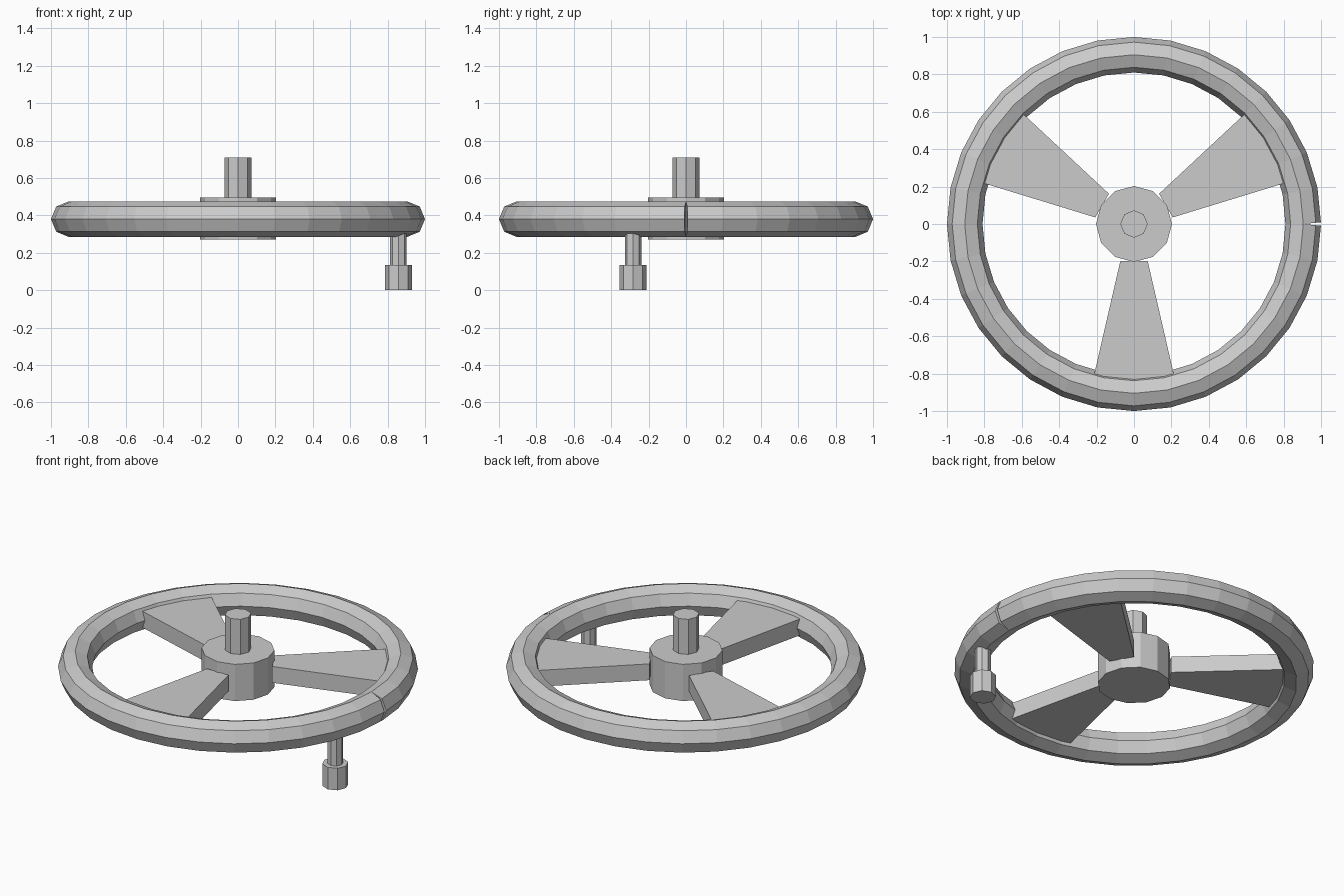
import bpy, bmesh, math
from mathutils import Matrix, Vector

if "Cube" in bpy.data.objects:
    bpy.data.objects.remove(bpy.data.objects["Cube"])

grey = bpy.data.materials.new("light_grey")
grey.diffuse_color = (0.6, 0.6, 0.6, 1)
grey.use_nodes = True
grey.node_tree.nodes["Principled BSDF"].inputs["Base Color"].default_value = grey.diffuse_color


def finish(name, bm):
    bmesh.ops.recalc_face_normals(bm, faces=bm.faces)
    mesh = bpy.data.meshes.new(name)
    bm.to_mesh(mesh)
    bm.free()
    mesh.materials.append(grey)
    obj = bpy.data.objects.new(name, mesh)
    bpy.context.collection.objects.link(obj)
    return obj


def prism(name, points, z0, z1):
    """Flat outline extruded from z0 to z1."""
    bm = bmesh.new()
    face = bm.faces.new([bm.verts.new((x, y, z0)) for x, y in points])
    geom = bmesh.ops.extrude_face_region(bm, geom=[face])["geom"]
    bmesh.ops.translate(bm, vec=(0, 0, z1 - z0),
                        verts=[g for g in geom if isinstance(g, bmesh.types.BMVert)])
    return finish(name, bm)


def ngon(r, n, x=0, y=0):
    return [(x + r * math.cos(2 * math.pi * i / n), y + r * math.sin(2 * math.pi * i / n))
            for i in range(n)]


# Rim: octagon swept round an open path, its square-cut ends leave a small slit
MAJOR, MINOR, RIM_Z, STEPS = 0.905, 0.095, 0.38, 32
step = 2 * math.pi / STEPS
bm = bmesh.new()
rings = []
for i in range(STEPS + 1):
    a = i * step
    tilt = a + (step / 2 if i == 0 else -step / 2 if i == STEPS else 0)
    centre = Vector((MAJOR * math.cos(a), MAJOR * math.sin(a), RIM_Z))
    turn = Matrix.Rotation(tilt, 3, 'Z')
    rings.append([bm.verts.new(centre + turn @ Vector((MINOR * c, 0, MINOR * s)))
                  for c, s in ngon(1, 8)])
for r0, r1 in zip(rings, rings[1:]):
    for j in range(8):
        k = (j + 1) % 8
        bm.faces.new((r0[j], r1[j], r1[k], r0[k]))
bm.faces.new(rings[0])
bm.faces.new(rings[-1])
finish("rim", bm)

# Hub and shaft
prism("hub", ngon(0.203, 12), 0.27, 0.495)
prism("shaft", ngon(0.073, 8), 0.45, 0.71)

# Three flaring spokes
for i, deg in enumerate((30, 150, 270)):
    spoke = prism(f"spoke_{i + 1}",
                  [(0.197, -0.073), (0.87, -0.228), (0.87, 0.228), (0.197, 0.073)],
                  0.33, 0.43)
    spoke.data.transform(Matrix.Rotation(math.radians(deg), 4, 'Z'))

# Hand crank hanging below the rim
prism("crank_stem", ngon(0.044, 8, 0.858, -0.283), 0.13, 0.36)
prism("crank_knob", ngon(0.073, 8, 0.858, -0.283), 0.0, 0.135)
